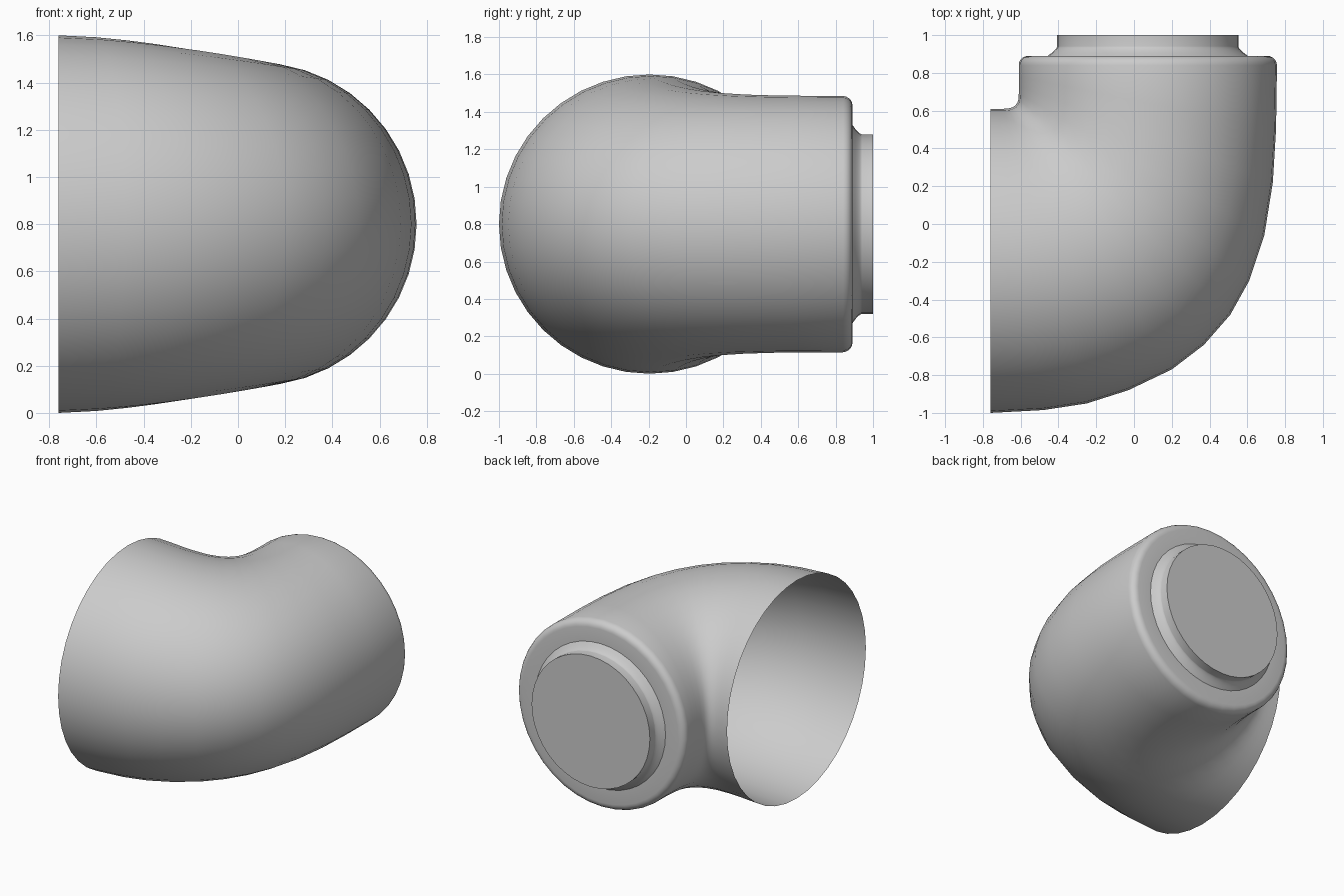
import bpy, bmesh, math
from mathutils import Vector

SIDES = 40
MID_Z = 0.8

cube = bpy.data.objects.get("Cube")
if cube:
    bpy.data.objects.remove(cube, do_unlink=True)

grey = bpy.data.materials.new("plain grey")
grey.use_nodes = True
colour = (0.6, 0.6, 0.6, 1)
grey.diffuse_color = colour
grey.node_tree.nodes["Principled BSDF"].inputs["Base Color"].default_value = colour


def ring(bm, inner, outer, half_height):
    """Upright elliptical section spanning two points seen from above."""
    a, b = Vector(inner), Vector(outer)
    mid, half = (a + b) / 2, (b - a) / 2
    verts = []
    for i in range(SIDES):
        ang = math.tau * i / SIDES
        p = mid + half * math.cos(ang)
        verts.append(bm.verts.new((p.x, p.y, MID_Z + half_height * math.sin(ang))))
    return verts


def loft(name, sections, cap=False):
    """Skin a run of sections, closing the last one if asked."""
    bm = bmesh.new()
    rings = [ring(bm, *s) for s in sections]
    for r, s in zip(rings, rings[1:]):
        for i in range(SIDES):
            j = (i + 1) % SIDES
            bm.faces.new((r[i], r[j], s[j], s[i]))
    if cap:
        bm.faces.new(rings[-1])
    bmesh.ops.recalc_face_normals(bm, faces=bm.faces)
    # an open shell must face away from its own axis
    bm.faces.ensure_lookup_table()
    top = max(bm.faces, key=lambda f: f.calc_center_median().z)
    if top.normal.z < 0:
        bmesh.ops.reverse_faces(bm, faces=bm.faces)
    mesh = bpy.data.meshes.new(name)
    bm.to_mesh(mesh)
    bm.free()
    obj = bpy.data.objects.new(name, mesh)
    bpy.context.collection.objects.link(obj)
    mesh.materials.append(grey)
    bpy.ops.object.select_all(action="DESELECT")
    obj.select_set(True)
    bpy.context.view_layer.objects.active = obj
    bpy.ops.object.shade_smooth_by_angle(angle=math.radians(40))
    return obj


# Elbow plan: outer sweep paired with the tight inner corner
outer = [(-0.76, -1), (-0.48, -0.985), (-0.25, -0.95), (-0.03, -0.88),
         (0.2, -0.77), (0.37, -0.64), (0.51, -0.48), (0.61, -0.3),
         (0.69, -0.06), (0.735, 0.22), (0.752, 0.5), (0.757, 0.84)]
inner = [(-0.76, 0.61), (-0.72, 0.61), (-0.69, 0.61), (-0.665, 0.612),
         (-0.645, 0.617), (-0.628, 0.628), (-0.618, 0.642), (-0.612, 0.66),
         (-0.61, 0.69), (-0.61, 0.73), (-0.61, 0.78), (-0.61, 0.84)]
sections = []
for a, b in zip(inner, outer):
    t = min(1, ((a[0] + b[0]) / 2 + 0.76) / 0.835)
    sections.append((a, b, 0.8 - 0.115 * t ** 1.6))


def round_section(y, r):
    return ((0.073 - r, y), (0.073 + r, y), r)


# Rounded rim and flat shoulder at the back end
for k in range(1, 6):
    ang = math.pi / 2 * k / 5
    sections.append(round_section(0.84 + 0.05 * math.sin(ang),
                                  0.634 + 0.05 * math.cos(ang)))
sections.append(round_section(0.89, 0.53))
loft("elbow_shell", sections)

# Short flared neck with a closed end
neck = []
for k in range(6):
    ang = math.pi / 2 * k / 5
    neck.append(round_section(0.89 + 0.05 * math.sin(ang),
                              0.48 + 0.05 * (1 - math.sin(ang)) ** 1.5))
neck.append(round_section(1.0, 0.48))
loft("end_neck", neck, cap=True)
